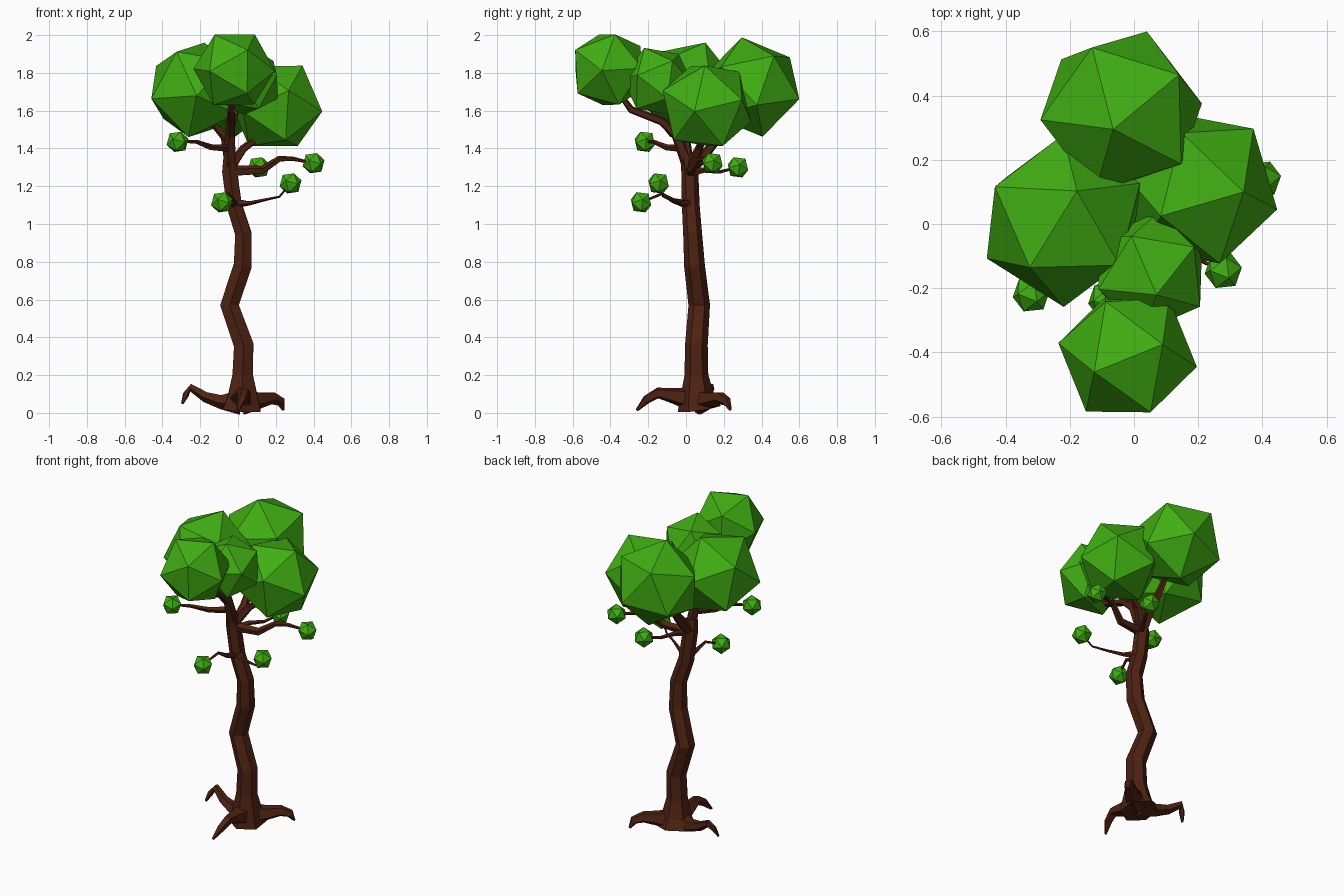
import bpy, bmesh, math
from mathutils import Vector, Matrix

cube = bpy.data.objects.get("Cube")
if cube:
    bpy.data.objects.remove(cube)


def material(name, rgb):
    m = bpy.data.materials.new(name)
    m.use_nodes = True
    m.diffuse_color = (*rgb, 1)
    m.node_tree.nodes["Principled BSDF"].inputs["Base Color"].default_value = (*rgb, 1)
    return m


bark = material("bark brown", (0.076, 0.016, 0.006))
leaf = material("leaf green", (0.051, 0.42, 0.006))


def finish(bm, name, mat):
    bmesh.ops.recalc_face_normals(bm, faces=bm.faces)
    me = bpy.data.meshes.new(name)
    bm.to_mesh(me)
    bm.free()
    me.materials.append(mat)
    ob = bpy.data.objects.new(name, me)
    bpy.context.collection.objects.link(ob)
    return ob


def tube(name, path, sides=5):
    """Faceted limb through (x, y, z, radius) points, closed at both ends."""
    bm = bmesh.new()
    pts = [Vector(p[:3]) for p in path]
    last = len(pts) - 1
    direction = Vector((0, 0, 1))
    side = Vector((1, 0, 0))
    rings = []
    for i, p in enumerate(pts):
        tangent = (pts[min(i + 1, last)] - pts[max(i - 1, 0)]).normalized()
        side = direction.rotation_difference(tangent) @ side
        direction = tangent
        other = tangent.cross(side)
        ring = []
        for k in range(sides):
            a = math.tau * (k + 0.5) / sides
            ring.append(bm.verts.new(p + path[i][3] * (math.cos(a) * side + math.sin(a) * other)))
        rings.append(ring)
    for low, high in zip(rings, rings[1:]):
        for k in range(sides):
            j = (k + 1) % sides
            bm.faces.new((low[k], low[j], high[j], high[k]))
    bm.faces.new(rings[0])
    bm.faces.new(rings[-1])
    return finish(bm, name, bark)


def frame(a, b):
    """Rotation matrix whose first axis is a and whose second leans to b."""
    x = Vector(a).normalized()
    z = x.cross(Vector(b)).normalized()
    return Matrix((x, z.cross(x), z)).transposed()


def clump(name, centre, radius, corner_a, corner_b):
    """Icosahedron turned so two neighbouring corners point along a and b."""
    bm = bmesh.new()
    bmesh.ops.create_icosphere(bm, subdivisions=1, radius=radius)
    bm.verts.ensure_lookup_table()
    v = bm.verts[0]
    n = v.link_edges[0].other_vert(v)
    turn = frame(corner_a, corner_b) @ frame(v.co, n.co).transposed()
    bmesh.ops.transform(bm, matrix=Matrix.Translation(centre) @ turn.to_4x4(), verts=bm.verts)
    return finish(bm, name, leaf)


# Trunk
tube("trunk", [
    (.02, .07, .02, .115), (.025, .06, .09, .09), (.025, .055, .2, .063),
    (.03, .055, .36, .06), (-.045, .07, .57, .057), (.025, .045, .78, .055),
    (.028, .035, .95, .05), (-.02, .025, 1.1, .047), (-.045, .02, 1.28, .045),
    (-.045, .005, 1.36, .036)], 6)

# Roots
tube("front_root", [
    (.02, .04, .07, .07), (.02, -.06, .09, .045), (.03, -.15, .105, .03),
    (.02, -.21, .07, .024), (0, -.26, .015, .008)])
tube("left_root", [
    (.03, .07, .06, .07), (.12, .13, .07, .046), (.18, .18, .08, .035),
    (.225, .215, .06, .026), (.24, .235, .015, .008)])
tube("right_root", [
    (.01, .07, .06, .07), (-.09, .08, .06, .04), (-.17, .1, .085, .03),
    (-.25, .13, .135, .022), (-.275, .11, .1, .018), (-.295, .09, .05, .007)])

# Main boughs that carry the canopy
tube("front_bough", [
    (-.045, .015, 1.3, .036), (-.04, -.05, 1.47, .028), (-.035, -.13, 1.545, .024),
    (-.035, -.29, 1.605, .02), (-.03, -.36, 1.7, .014)])
tube("back_bough", [
    (-.045, .02, 1.28, .034), (-.035, .11, 1.38, .027), (-.04, .19, 1.48, .022),
    (-.04, .28, 1.6, .015)])
tube("right_bough", [
    (-.045, .01, 1.34, .03), (-.07, 0, 1.46, .022), (-.13, 0, 1.53, .018), (-.2, 0, 1.6, .012)])
tube("left_bough", [
    (-.04, .02, 1.3, .03), (.03, .07, 1.4, .022), (.11, .09, 1.46, .018), (.2, .11, 1.55, .012)])
tube("middle_bough", [
    (-.04, -.03, 1.42, .024), (-.03, -.06, 1.52, .018), (.02, -.12, 1.7, .012)])

# Thin twigs, each ending in a small leaf ball
twigs = {
    "upper_right": [(-.045, -.02, 1.4, .022), (-.14, -.1, 1.405, .017),
                    (-.22, -.17, 1.435, .011), (-.32, -.218, 1.435, .006)],
    "upper_left": [(-.03, .02, 1.28, .03), (.13, .03, 1.285, .024), (.22, .07, 1.345, .017),
                   (.29, .1, 1.345, .012), (.4, .14, 1.322, .006)],
    "lower_left": [(-.01, .02, 1.11, .026), (.06, -.03, 1.11, .012), (.14, -.08, 1.128, .008),
                   (.22, -.12, 1.145, .006), (.278, -.145, 1.215, .005)],
    "lower_front": [(-.02, .02, 1.1, .026), (-.03, -.07, 1.125, .014), (-.05, -.13, 1.16, .009),
                    (-.07, -.19, 1.135, .007), (-.085, -.238, 1.115, .005)],
    "back": [(-.03, .02, 1.27, .024), (.01, .1, 1.285, .015), (.06, .18, 1.275, .01),
             (.11, .275, 1.3, .006)],
}
for name, path in twigs.items():
    tube(name + "_twig", path)
    clump(name + "_leaf_ball", path[-1][:3], .061, (.3, -.4, .9), (-.8, .1, .55))

# Canopy
clump("front_canopy", (-.02, -.408, 1.817), .219, (.11, .033, .188), (-.1, -.052, .189))
clump("middle_canopy", (.05, -.15, 1.755), .192, (.02, -.07, .175), (.145, .085, .11))
clump("right_canopy", (-.22, .01, 1.71), .27, (.042, .093, .25), (-.104, -.144, .2))
clump("left_canopy", (.2, .11, 1.625), .256, (.143, -.01, .215), (-.095, -.08, .215))
clump("back_canopy", (-.04, .35, 1.725), .27, (-.025, -.055, .263), (.18, .115, .165))
